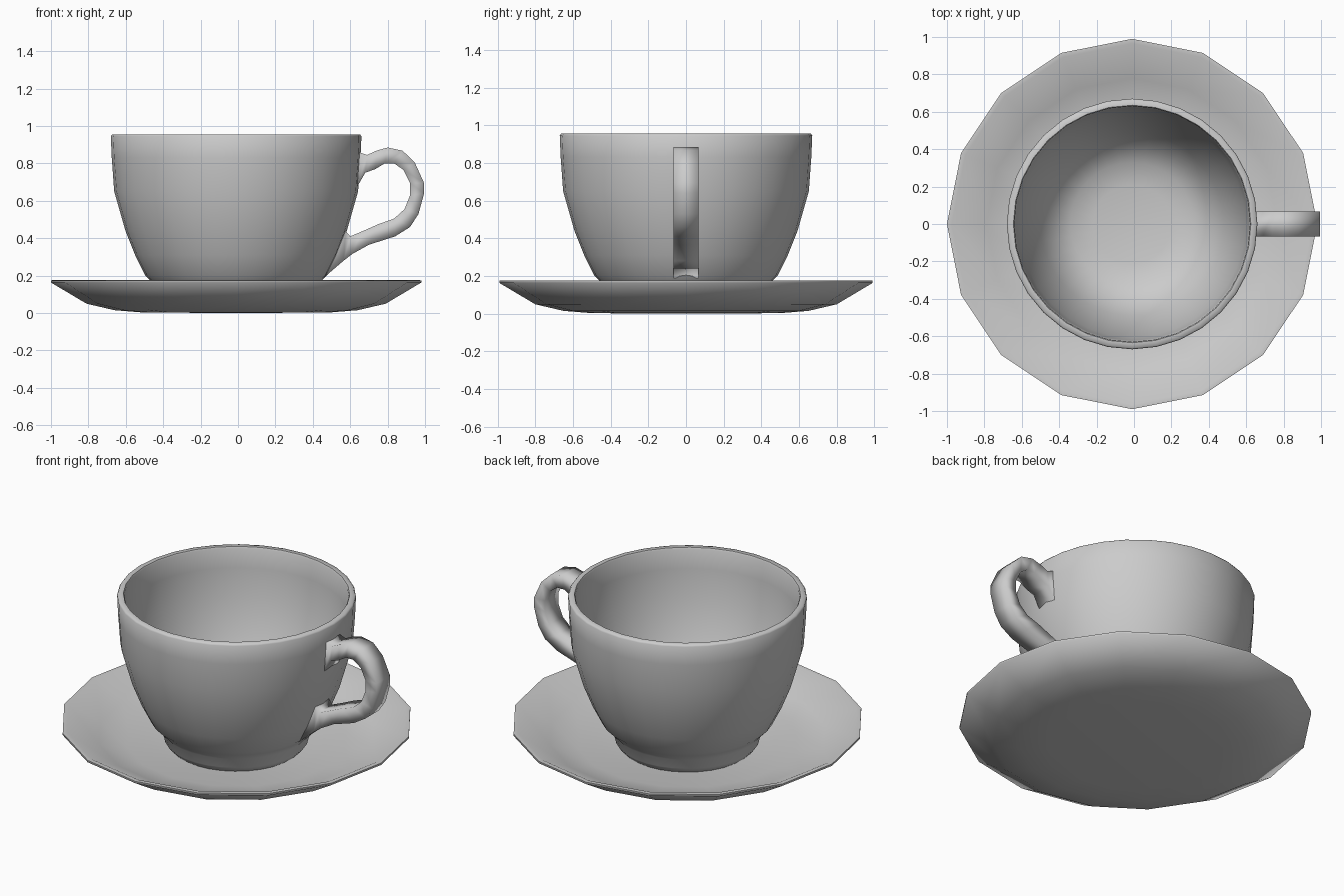
import bpy, bmesh, math

CX = -0.01  # shared axis of cup and saucer


def finish(bm, name, angle):
    bmesh.ops.recalc_face_normals(bm, faces=bm.faces)
    me = bpy.data.meshes.new(name)
    bm.to_mesh(me)
    bm.free()
    ob = bpy.data.objects.new(name, me)
    bpy.context.collection.objects.link(ob)
    bpy.ops.object.select_all(action='DESELECT')
    ob.select_set(True)
    bpy.context.view_layer.objects.active = ob
    bpy.ops.object.shade_smooth_by_angle(angle=math.radians(angle))
    return ob


def lathe(name, profile, sides, angle):
    # closed profile running from the lower axis point to the upper one
    bm = bmesh.new()
    rings = []
    for r, z in profile:
        if r == 0:
            rings.append([bm.verts.new((CX, 0, z))] * sides)
        else:
            rings.append([bm.verts.new((CX + r * math.cos(2 * math.pi * i / sides),
                                        r * math.sin(2 * math.pi * i / sides), z))
                          for i in range(sides)])
    for a, b in zip(rings, rings[1:]):
        for i in range(sides):
            j = (i + 1) % sides
            bm.faces.new(list(dict.fromkeys((a[i], a[j], b[j], b[i]))))
    return finish(bm, name, angle)


# Saucer: 16-sided dish with a shallow well
lathe("saucer", [(0, 0), (0.5, 0.003), (0.65, 0.015), (0.8, 0.05), (0.99, 0.163),
                 (0.99, 0.175), (0.965, 0.176), (0.78, 0.085), (0.62, 0.052),
                 (0.5, 0.046), (0.45, 0.035), (0, 0.035)], 16, 60)

# Cup: outer wall, flat rim, inner wall and floor
lathe("cup", [(0, 0.036), (0.38, 0.036), (0.405, 0.07), (0.42, 0.13), (0.455, 0.17),
              (0.485, 0.2), (0.54, 0.31), (0.592, 0.44), (0.652, 0.65), (0.665, 0.83),
              (0.67, 0.945), (0.663, 0.955), (0.635, 0.955), (0.63, 0.945),
              (0.622, 0.83), (0.606, 0.65), (0.545, 0.44), (0.49, 0.31), (0.42, 0.2),
              (0.33, 0.14), (0.21, 0.115), (0, 0.115)], 32, 60)

# Handle: square-section band, (outer x, z, inner x, z) at each station
stations = [(0.625, 0.86, 0.61, 0.66), (0.645, 0.86, 0.64, 0.68), (0.69, 0.845, 0.68, 0.75),
            (0.74, 0.868, 0.735, 0.77), (0.80, 0.885, 0.785, 0.80), (0.88, 0.868, 0.835, 0.80),
            (0.945, 0.805, 0.885, 0.765), (0.995, 0.695, 0.92, 0.695), (0.995, 0.64, 0.92, 0.63),
            (0.965, 0.53, 0.89, 0.555), (0.92, 0.46, 0.835, 0.505), (0.84, 0.41, 0.75, 0.475),
            (0.70, 0.365, 0.66, 0.435), (0.61, 0.315, 0.60, 0.41), (0.565, 0.28, 0.575, 0.44),
            (0.46, 0.19, 0.56, 0.46)]
bm = bmesh.new()
W = 0.066
loops = [[bm.verts.new(p) for p in ((ox, -W, oz), (ox, W, oz), (ix, W, iz), (ix, -W, iz))]
         for ox, oz, ix, iz in stations]
for a, b in zip(loops, loops[1:]):
    for i in range(4):
        j = (i + 1) % 4
        bm.faces.new((a[i], a[j], b[j], b[i]))
bm.faces.new(loops[0])
bm.faces.new(loops[-1])
finish(bm, "handle", 120)
